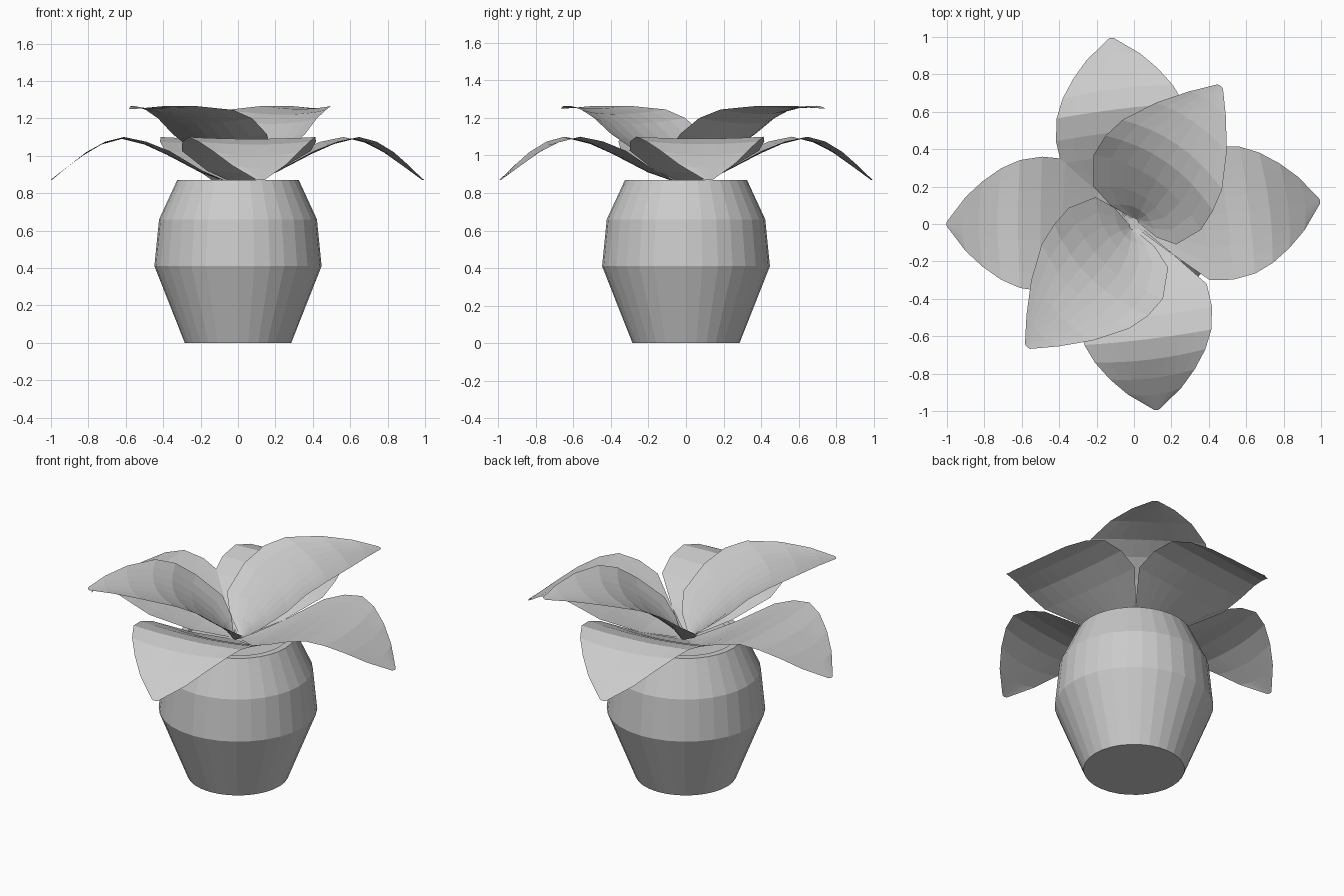
import bpy, bmesh
from math import sin, cos, pi, radians

if "Cube" in bpy.data.objects:
    bpy.data.objects.remove(bpy.data.objects["Cube"])


def make_object(name, bm):
    mesh = bpy.data.meshes.new(name)
    bmesh.ops.recalc_face_normals(bm, faces=bm.faces)
    bm.to_mesh(mesh)
    bm.free()
    obj = bpy.data.objects.new(name, mesh)
    bpy.context.collection.objects.link(obj)
    return obj


def lathe(name, profile, sides=32):
    """Faceted solid of revolution, capped at both ends."""
    bm = bmesh.new()
    rings = [[bm.verts.new((r * cos(2 * pi * i / sides), r * sin(2 * pi * i / sides), z))
              for i in range(sides)] for r, z in profile]
    for a, b in zip(rings, rings[1:]):
        for i in range(sides):
            j = (i + 1) % sides
            bm.faces.new((a[i], a[j], b[j], b[i]))
    bm.faces.new(rings[0])
    bm.faces.new(rings[-1])
    return make_object(name, bm)


def leaf(name, stations, angle, shift=0.0, half=4):
    """Cupped sheet; station = midrib (r, z) then edge (r, half width, z)."""
    bm = bmesh.new()
    c, s = cos(radians(angle)), sin(radians(angle))
    rows = []
    for mr, mz, er, w, ez in stations:
        row = []
        for k in range(-half, half + 1):
            t = k / half
            x = mr + (er - mr) * t * t
            y = w * t + shift * min(1, mr / 0.3)
            row.append(bm.verts.new((x * c - y * s, x * s + y * c, mz + (ez - mz) * t * t)))
        rows.append(row)
    for a, b in zip(rows, rows[1:]):
        for k in range(2 * half):
            bm.faces.new((a[k], a[k + 1], b[k + 1], b[k]))
    return make_object(name, bm)


# Pot with rim and soil surface
lathe("pot", [(0.285, 0), (0.447, 0.41), (0.422, 0.66), (0.325, 0.87), (0.285, 0.87), (0.275, 0.85)])

# Four drooping lower leaves
lower = [
    (0.03, 0.85, 0.03, 0.02, 0.85),
    (0.20, 0.91, 0.19, 0.19, 0.92),
    (0.38, 1.005, 0.365, 0.347, 1.025),
    (0.50, 1.06, 0.49, 0.36, 1.075),
    (0.62, 1.09, 0.61, 0.342, 1.10),
    (0.73, 1.06, 0.71, 0.298, 1.075),
    (0.83, 1.00, 0.81, 0.228, 1.02),
    (0.92, 0.935, 0.90, 0.145, 0.95),
    (1.003, 0.87, 0.995, 0.02, 0.87),
]
for i, a in enumerate((7, 97, 180, 277)):
    leaf(f"lower_leaf_{i + 1}", lower, a)

# Two raised, flatter upper leaves
upper = [
    (0.03, 0.85, 0.02, 0.02, 0.85),
    (0.08, 0.92, 0.01, 0.15, 0.92),
    (0.15, 0.99, 0.04, 0.27, 1.00),
    (0.26, 1.09, 0.18, 0.35, 1.115),
    (0.37, 1.17, 0.30, 0.35, 1.20),
    (0.48, 1.22, 0.42, 0.325, 1.245),
    (0.63, 1.25, 0.60, 0.23, 1.265),
    (0.77, 1.255, 0.75, 0.12, 1.265),
    (0.87, 1.25, 0.865, 0.02, 1.25),
]
for i, a in enumerate((55, 226)):
    leaf(f"upper_leaf_{i + 1}", upper, a, shift=0.045)
